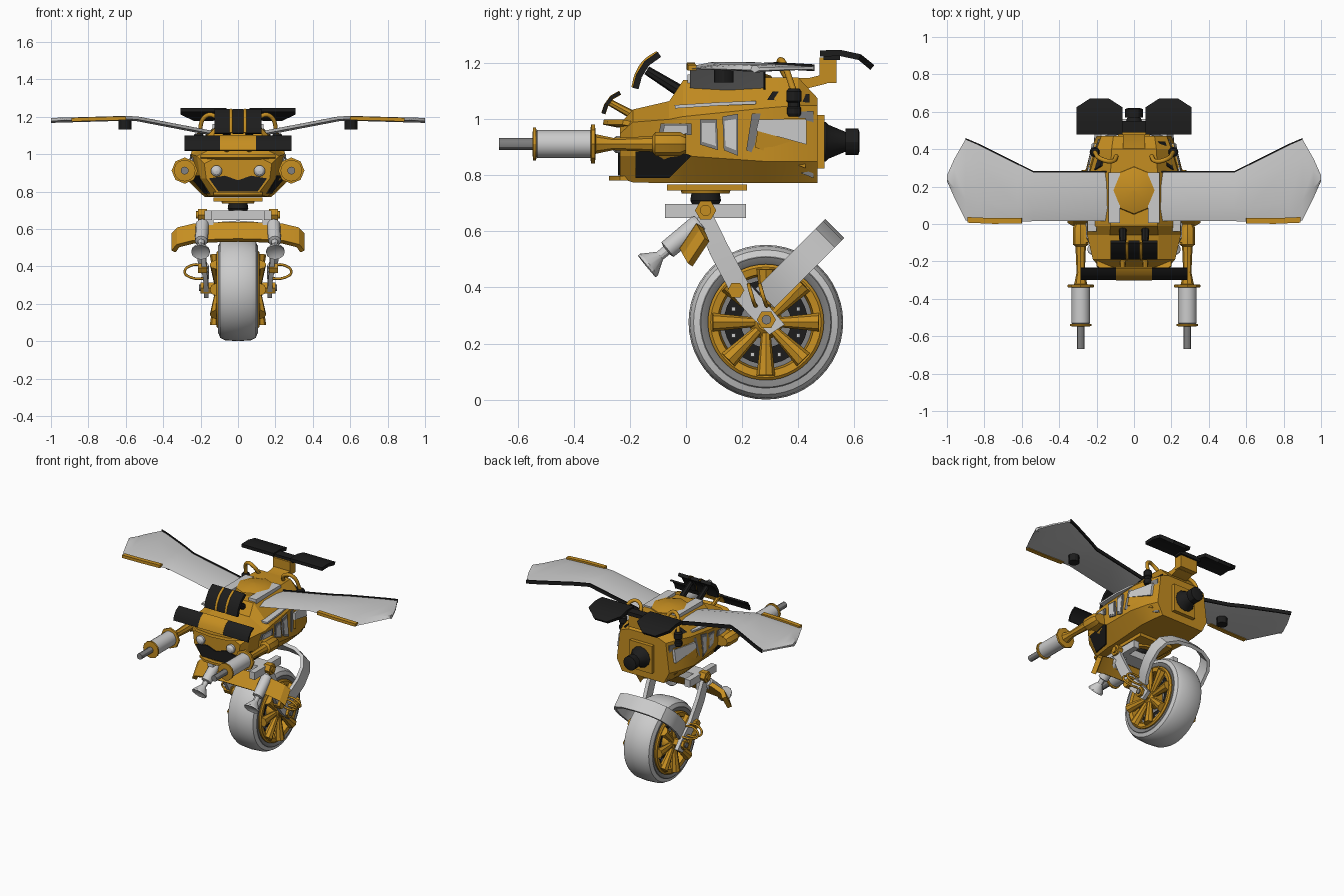
import bpy, bmesh, math
from mathutils import Vector as V, Matrix
from mathutils.bvhtree import BVHTree

if "Cube" in bpy.data.objects:
    bpy.data.objects.remove(bpy.data.objects["Cube"])

def material(name, c):
    m = bpy.data.materials.new(name)
    m.diffuse_color = (*c, 1)
    m.use_nodes = True
    m.node_tree.nodes["Principled BSDF"].inputs["Base Color"].default_value = m.diffuse_color
    return m

ORANGE = material("orange", (0.56, 0.27, 0.015))
BLACK = material("black", (0.012, 0.012, 0.012))
DARK = material("dark_grey", (0.22, 0.22, 0.22))

def finish(name, bm, mat=None, mirror=False, smooth=30):
    bmesh.ops.remove_doubles(bm, verts=bm.verts, dist=1e-5)
    bmesh.ops.recalc_face_normals(bm, faces=bm.faces)
    me = bpy.data.meshes.new(name)
    bm.to_mesh(me)
    bm.free()
    me.shade_smooth()
    me.set_sharp_from_angle(angle=math.radians(smooth))
    ob = bpy.data.objects.new(name, me)
    bpy.context.collection.objects.link(ob)
    if mat:
        me.materials.append(mat)
    if mirror:
        ob.modifiers.new("mirror", 'MIRROR')
    return ob

def loft(rings, cap=True, loop=False):
    bm = bmesh.new()
    vs = [[bm.verts.new(p) for p in r] for r in rings]
    n = len(vs[0])
    pairs = list(zip(vs, vs[1:])) + ([(vs[-1], vs[0])] if loop else [])
    for a, b in pairs:
        for i in range(n):
            bm.faces.new((a[i], a[(i + 1) % n], b[(i + 1) % n], b[i]))
    if cap and not loop:
        bm.faces.new(vs[0])
        bm.faces.new(vs[-1])
    return bm

def lathe(name, p0, p1, prof, seg=16, mat=None, mirror=False, loop=False):
    """prof: (distance from p0 towards p1, radius)"""
    p0, d = V(p0), (V(p1) - V(p0)).normalized()
    q = d.to_track_quat('Z', 'Y')
    rings = [[p0 + d * t + q @ V((max(r, 1e-4) * math.cos(2 * math.pi * i / seg), max(r, 1e-4) * math.sin(2 * math.pi * i / seg), 0))
              for i in range(seg)] for t, r in prof]
    return finish(name, loft(rings, loop=loop), mat, mirror)

def rod(name, p0, p1, r0, r1=None, seg=16, mat=None, mirror=True):
    return lathe(name, p0, p1, [(0, r0), ((V(p1) - V(p0)).length, r1 or r0)], seg, mat, mirror)

def ribbon(name, path, w, th, mat=None, mirror=False, taper=None):
    """rectangular section swept along path, w = full width vector"""
    path, w, rings = [V(p) for p in path], V(w), []
    for i, p in enumerate(path):
        t = path[min(i + 1, len(path) - 1)] - path[max(i - 1, 0)]
        n = t.cross(w).normalized() * th / 2
        h = w / 2 * (taper[i] if taper else 1)
        rings.append([p + h + n, p - h + n, p - h - n, p + h - n])
    return finish(name, loft(rings), mat, mirror)

def arch(pts):
    """mirror a half path that ends at the centre"""
    return pts + [(-x, y, z) for x, y, z in reversed(pts[:-1])]

def box(name, c, s, mat=None, mirror=False):
    bm = bmesh.new()
    bmesh.ops.create_cube(bm, size=1, matrix=Matrix.Translation(c) @ Matrix.Diagonal((*s, 1)))
    return finish(name, bm, mat, mirror)

def pipe(name, pts, r, mat):
    for s in (1, -1):
        cu = bpy.data.curves.new(name, 'CURVE')
        cu.dimensions, cu.bevel_depth, cu.bevel_resolution, cu.resolution_u = '3D', r, 2, 6
        sp = cu.splines.new('BEZIER')
        sp.bezier_points.add(len(pts) - 1)
        for b, p in zip(sp.bezier_points, pts):
            b.co = (s * p[0], p[1], p[2])
            b.handle_left_type = b.handle_right_type = 'AUTO'
        cu.materials.append(mat)
        bpy.context.collection.objects.link(bpy.data.objects.new(name, cu))

# Body: stations of y, then (x, z) for bottom, waist, shoulder, top edge
stations = [
    (-.235, (.11, .79), (.17, .87), (.18, .95), (.11, .985)),
    (-.19, (.14, .775), (.20, .87), (.22, .99), (.13, 1.035)),
    (-.06, (.16, .772), (.23, .87), (.25, 1.0), (.13, 1.065)),
    (-.01, (.16, .772), (.24, .87), (.25, 1.01), (.125, 1.14)),
    (.28, (.18, .772), (.26, .85), (.235, 1.04), (.125, 1.15)),
    (.40, (.17, .772), (.23, .85), (.20, 1.05), (.12, 1.15)),
    (.47, (.16, .772), (.20, .85), (.175, 1.05), (.11, 1.075))]
bm = loft([[(x, y, z) for x, z in pts] + [(-x, y, z) for x, z in reversed(pts)] for y, *pts in stations])
bmesh.ops.recalc_face_normals(bm, faces=bm.faces)
tree = BVHTree.FromBMesh(bm)
finish("body", bm, ORANGE, smooth=20)

def panel(name, pts, mat, out=.006, axis='x', shrink=1.0):
    """thin plate laid on the body surface, outline in yz (side) or xz (front)"""
    c = sum((V(p) for p in pts), V((0, 0))) / len(pts)
    d = V((-1, 0, 0)) if axis == 'x' else V((0, 1, 0))
    hits = []
    for p in pts:
        a, b = c + (V(p) - c) * shrink
        h = tree.ray_cast(V((2, a, b)) if axis == 'x' else V((a, -2, b)), d)[0]
        if h:
            hits.append(h)
    finish(name, loft([[h - d * out for h in hits], [h + d * .02 for h in hits]]), mat, True)

# Side windows with frames
windows = [[(-.10, .935), (.02, .945), (.02, .985), (-.09, .985)],
           [(.05, .91), (.115, .89), (.11, 1.0), (.05, 1.0)],
           [(.135, .89), (.185, .87), (.185, 1.02), (.13, 1.01)],
           [(.215, .89), (.455, .79), (.455, 1.03), (.235, 1.02)]]
for i, w in enumerate(windows):
    panel("window_frame", w, DARK, .008)
    panel("window_pane", w, ORANGE if i == 3 else None, .012, shrink=.75)
panel("window_upper_pane", [(.25, .96), (.43, .91), (.43, 1.0), (.26, 1.0)], None, .016)
panel("side_black_plate", [(-.18, .79), (-.06, .79), (.02, .87), (-.02, .885), (-.18, .885)], BLACK, .008)
panel("rear_black_strip", [(.29, 1.07), (.44, 1.06), (.44, 1.09), (.31, 1.10)], BLACK, .008)
ribbon("side_ridge", [(.225, -.04, 1.045), (.22, .12, 1.055), (.2, .25, 1.06)], (.05, 0, 0), .012, None, True)

# Face: mask, eyes, brow, chin
panel("mask", [(.0, .86), (.07, .885), (.155, .87), (.105, .80), (.0, .80)], BLACK, .008, 'y')
lathe("eye", (.115, -.23, .91), (.115, -1, .91), [(0, .03), (.02, .03), (.033, .018), (.038, 0)], 16, None, True)
ribbon("brow", arch([(.20, -.20, .985), (.12, -.255, .985), (0, -.27, .985)]), (0, -.05, .01), .018, ORANGE)
ribbon("chin", arch([(.13, -.22, .79), (.07, -.255, .79), (0, -.26, .79)]), (0, -.03, 0), .015, ORANGE)

# Canopy and front crest
lathe("canopy", (0, .18, 1.14), (0, .18, 2), [(0, .13), (.015, .125), (.03, .08), (.035, 0)], 8, ORANGE)
crest = [(-.18, 1.11), (-.168, 1.155), (-.14, 1.20), (-.095, 1.232)]
for x, wd, m in ((.085, .08, BLACK), (0, .06, BLACK)):
    ribbon("crest_blade", [(x, y, z) for y, z in crest], (wd, 0, 0), .022, m, x > 0)
pipe("crest_band", [(.038, y - .006, z + .004) for y, z in crest], .009, ORANGE)
rod("crest_stalk", (.06, -.14, 1.175), (.06, -.02, 1.10), .016, .022, 8, BLACK)

# Front bumper bar
bar = [(-.295, 1.02), (-.285, 1.05), (-.265, 1.078), (-.235, 1.095)]
ribbon("bumper_blade", [(.19, y, z) for y, z in bar], (.19, 0, 0), .012, BLACK, True)
ribbon("bumper_centre", [(0, y, z) for y, z in bar], (.19, 0, 0), .016, ORANGE)
rod("bumper_stalk", (.06, -.28, 1.065), (.06, -.18, 1.01), .012, .016, 8, ORANGE)

# Wings
def wing_ring(x, y0, y1, z):
    d = y1 - y0
    return [(x, y0, z - .004), (x, y0 + .25 * d, z + .012), (x, y0 + .75 * d, z + .012), (x, y1, z + .004),
            (x, y1, z - .006), (x, y0 + .5 * d, z - .014)]
wing = [(.10, .015, .28, 1.105), (.2, .015, .28, 1.125), (.54, .015, .28, 1.19), (.62, .012, .32, 1.192),
        (.83, .015, .425, 1.186), (.90, .02, .455, 1.184), (.96, .14, .35, 1.183), (1.0, .23, .26, 1.18)]
finish("wing", loft([wing_ring(*w) for w in wing]), None, True)
ribbon("wing_trailing_edge", [(x, b, z) for x, a, b, z in wing[:6]], (0, .008, 0), .024, BLACK, True)
ribbon("wing_tip_strip", [(.60, .018, 1.192), (.75, .016, 1.189), (.89, .022, 1.184)], (0, .03, 0), .02, ORANGE, True)
rod("wing_pod", (.605, .135, 1.132), (.605, .135, 1.19), .035, None, 12, BLACK)
box("wing_root", (.105, .14, 1.13), (.06, .27, .06), None, True)

# Rear spoiler
ribbon("spoiler", [(.185, .478, 1.235), (.185, .55, 1.237), (.185, .62, 1.222), (.185, .665, 1.185)],
       (.245, 0, 0), .022, BLACK, True, [1, 1, 1, .4])
ribbon("spoiler_arm", [(0, .36, 1.13), (0, .44, 1.13), (0, .50, 1.145)], (.12, 0, 0), .035, ORANGE)
box("spoiler_post", (0, .507, 1.175), (.13, .06, .09), ORANGE)
box("spoiler_bridge", (0, .52, 1.225), (.16, .06, .025), BLACK)

# Hoses and canisters
pipe("hose", [(.09, .37, 1.13), (.12, .335, 1.20), (.17, .345, 1.205), (.21, .385, 1.10)], .012, ORANGE)
lathe("canister", (.21, .385, 1.01), (.21, .385, 2),
      [(0, .02), (.01, .026), (.03, .026), (.035, .021), (.05, .021), (.055, .027), (.09, .027), (.1, .02)], 12, BLACK, True)

# Rear thruster
box("thruster_mount", (0, .475, .92), (.17, .04, .19), ORANGE)
lathe("thruster", (0, .48, .92), (0, 1, .92), [(0, .075), (.02, .07), (.03, .06), (.09, .035), (.09, .048), (.135, .048), (.14, .03)], 12, BLACK)

# Side guns
G = (.285, -.66, .912)
E = (.285, 0, .912)
lathe("gun_muzzle", G, E, [(-.008, .021), (.13, .021)], 12, DARK, True)
lathe("gun_sleeve", G, E, [(.125, .045), (.13, .05), (.32, .05), (.325, .045)], 16, None, True)
lathe("gun_collar_front", G, E, [(.112, .03), (.114, .058), (.125, .058), (.128, .03)], 12, ORANGE, True)
lathe("gun_body", G, E, [(.32, .06), (.322, .07), (.335, .07), (.338, .035), (.4, .022), (.54, .028), (.55, .042), (.64, .042), (.66, .03)], 8, ORANGE, True)
box("gun_bracket", (.24, -.05, .912), (.08, .10, .07), ORANGE, True)

# Neck and yoke
box("neck_plate", (0, .075, .757), (.26, .285, .022), ORANGE)
lathe("neck_disc", (0, .07, .735), (0, .07, 1), [(0, .085), (.03, .095)], 16, ORANGE)
lathe("neck_joint", (0, .07, .69), (0, .07, 1), [(0, .045), (.02, .055), (.05, .05)], 16, BLACK)
box("yoke", (0, .07, .673), (.36, .10, .05))
box("yoke_rail", (.16, .07, .673), (.04, .29, .05), None, True)
rod("yoke_bolt", (.165, .07, .675), (.215, .07, .675), .038, None, 6, ORANGE)
rod("yoke_bolt_cap", (.21, .07, .675), (.225, .07, .675), .02, None, 12, ORANGE)

# Fork
ribbon("fork", [(.19, .06, .66), (.19, .12, .53), (.18, .19, .40), (.172, .25, .33), (.17, .325, .25)],
       (0, .06, .04), .025, None, True, [.9, 1, 1, 1.05, .9])
rod("fork_bolt", (.165, .178, .39), (.215, .178, .39), .03, None, 6, ORANGE)
rod("axle_bolt", (.12, .287, .285), (.2, .287, .285), .034, None, 6, ORANGE)
rod("axle_cap", (.19, .287, .285), (.208, .287, .285), .017, None, 12, DARK)
for dy in (0, .04):
    pipe("brake_line", [(.175, .225 + dy, .405), (.25, .225 + dy, .405), (.285, .235 + dy, .37), (.25, .245 + dy, .34), (.175, .25 + dy, .335)], .007, ORANGE)

# Front nozzles and front fender
lathe("nozzle", (.19, .05, .63), (.2, -.14, .475),
      [(0, .03), (.01, .036), (.15, .034), (.155, .018), (.185, .018), (.235, .05), (.245, .05), (.235, .03)], 12, None, True)
ribbon("front_fender", arch([(.345, .045, .525), (.32, .03, .555), (.24, .02, .575), (.12, .015, .582), (0, .01, .585)]),
       (0, -.06, -.09), .03, ORANGE)
box("front_fender_strut", (.15, .05, .62), (.04, .05, .10), None, True)

# Rear fender: loop in a tilted plane, given as (x, distance along it)
loop_pts = [(.165, 0), (.19, .06), (.205, .14), (.20, .23), (.17, .29), (.10, .325), (0, .335)]
ribbon("rear_fender", arch([(x, .285 + s * .71, .365 + s * .71) for x, s in loop_pts]), (0, -.068, .068), .022)

# Wheel
C = V((0, .285, .276))
X = C + V((1, 0, 0))
lathe("tyre", C, X, [(-.085, .195), (-.098, .21), (-.104, .235), (-.095, .258), (-.07, .271), (0, .276),
                     (.07, .271), (.095, .258), (.104, .235), (.098, .21), (.085, .195)], 48, None, False, True)
lathe("tyre_side_ring", C, X, [(.098, .205), (.104, .212), (.108, .232), (.102, .238)], 48, DARK, True, True)
lathe("rim", C, X, [(.06, .207), (.108, .207), (.116, .197), (.112, .172), (.06, .165)], 48, ORANGE, True, True)
lathe("brake_disc", C, X, [(.05, .15), (.07, .15), (.07, .09), (.05, .09)], 32, BLACK, True, True)
lathe("wheel_core", C, X, [(-.055, .20), (.055, .20)], 32, DARK)
lathe("hub", C, X, [(0, .06), (.10, .06), (.115, .05), (.13, .03)], 16, ORANGE, True)
for i in range(8):
    a = math.pi / 4 * i
    d = V((0, math.cos(a), math.sin(a)))
    rod("spoke", C + d * .04 + V((.11, 0, 0)), C + d * .19 + V((.118, 0, 0)), .017, .033, 8, ORANGE)
for i in range(24):
    a = math.pi / 12 * (i + .5)
    d = V((.072, .125 * math.cos(a), .125 * math.sin(a)))
    box("disc_slot", C + d, (.008, .014, .014), None, True)
